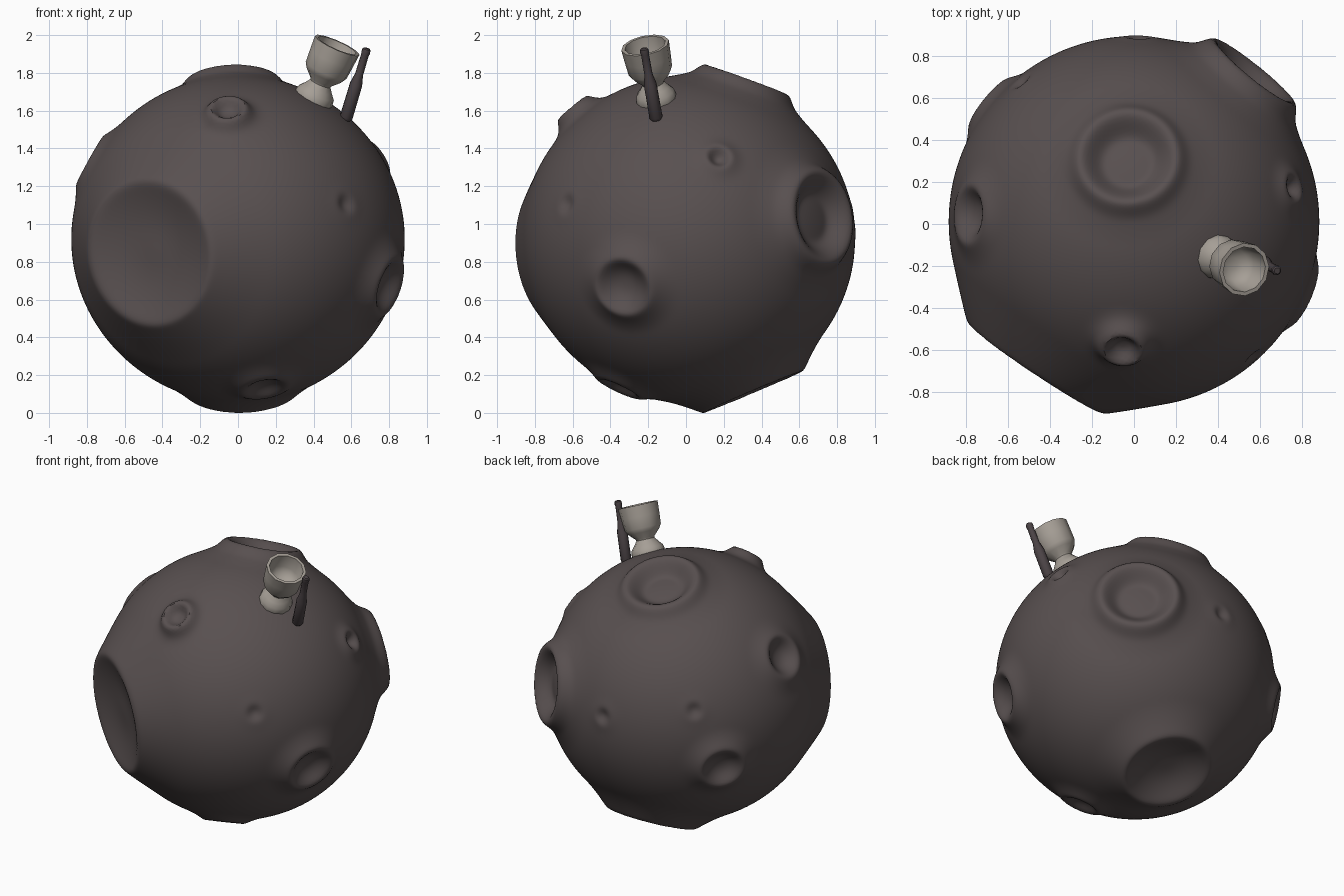
import bpy, bmesh, math
from mathutils import Vector

if "Cube" in bpy.data.objects:
    bpy.data.objects.remove(bpy.data.objects["Cube"])


def material(name, rgb):
    m = bpy.data.materials.new(name)
    m.diffuse_color = (*rgb, 1)
    m.use_nodes = True
    m.node_tree.nodes["Principled BSDF"].inputs["Base Color"].default_value = m.diffuse_color
    return m


rock = material("dark rock", (0.098, 0.080, 0.080))
stone = material("pale stone", (0.38, 0.345, 0.305))
dark = material("charcoal stone", (0.070, 0.056, 0.060))


def finish(bm, name, mat, angle=40):
    bmesh.ops.recalc_face_normals(bm, faces=bm.faces)
    me = bpy.data.meshes.new(name)
    bm.to_mesh(me)
    bm.free()
    ob = bpy.data.objects.new(name, me)
    bpy.context.collection.objects.link(ob)
    me.materials.append(mat)
    bpy.ops.object.select_all(action='DESELECT')
    ob.select_set(True)
    bpy.context.view_layer.objects.active = ob
    bpy.ops.object.shade_smooth_by_angle(angle=math.radians(angle))
    return ob


def smooth(t):
    t = max(0.0, min(1.0, t))
    return t * t * (3 - 2 * t)


# cratered asteroid: slightly flattened sphere displaced by a list of craters
CENTRE = Vector((0, 0.012, 0.92))
R = 0.868
# direction, rim radius, rim height, floor depth, raised ring around the rim
CRATERS = [
    ((-0.55, -0.82, -0.085), 0.38, 0.050, 0.095, False),
    ((-0.03, 0.31, 0.85), 0.235, 0.066, 0.045, True),
    ((0.02, 0.34, -0.80), 0.28, 0.064, 0.065, False),
    ((0.58, 0.722, 0.12), 0.245, 0.082, 0.03, True),
    ((0.80, -0.345, -0.25), 0.15, 0.055, 0.035, False),
    ((-0.79, 0.035, 0.42), 0.13, 0.035, 0.05, False),
    ((-0.66, 0.54, -0.18), 0.135, 0.055, 0.03, False),
    ((0.14, -0.36, -0.775), 0.115, 0.035, 0.025, False),
    ((-0.055, -0.61, 0.69), 0.092, 0.085, -0.01, True),
    ((0.75, 0.16, 0.43), 0.06, 0.030, 0.03, False),
    ((0.55, -0.62, 0.18), 0.05, 0.005, 0.022, False),
    ((0.02, 0.84, 0.10), 0.05, 0.008, 0.022, False),
    ((-0.51, 0.63, 0.20), 0.05, 0.006, 0.020, False),
]
CRATERS = [(Vector(d).normalized(), math.asin(r / (R + h)), h, dep, ring)
           for d, r, h, dep, ring in CRATERS]


def height(n):
    total = 0.015 * (1 - n.z ** 2) ** 2
    for d, rim, h, dep, ring in CRATERS:
        a = n.angle(d)
        t = a / rim
        width = 0.07 + 0.65 * rim
        skirt = max(0.0, 1 - (a - rim) / width) ** 2
        if t < 1:
            f = smooth((t - 0.55) / 0.45) if ring else t ** 2.6
            total += -dep + (h + dep) * f
        elif ring:
            lip = smooth(1 - (a - rim) / (0.04 + 0.2 * rim))
            total += h * (0.4 * lip + 0.6 * skirt)
        else:
            total += h * skirt
    return total


bm = bmesh.new()
bmesh.ops.create_icosphere(bm, subdivisions=7, radius=1)
for v in bm.verts:
    n = v.co.normalized()
    v.co = CENTRE + n * (R + height(n))
# soften the crater rims
for _ in range(4):
    bmesh.ops.smooth_vert(bm, verts=bm.verts, factor=0.5, use_axis_x=True,
                          use_axis_y=True, use_axis_z=True)
finish(bm, "asteroid", rock, 50)


# turned parts: profile (distance along axis, radius) spun round an axis
def lathe(name, base, axis, profile, sides, mat):
    base, axis = Vector(base), Vector(axis).normalized()
    q = axis.to_track_quat('Z', 'Y')
    bm = bmesh.new()
    rings = []
    for s, r in profile:
        rings.append([bm.verts.new(base + q @ Vector((
            r * math.cos(2 * math.pi * i / sides),
            r * math.sin(2 * math.pi * i / sides), s))) for i in range(sides)])
    for a, b in zip(rings, rings[1:]):
        for i in range(sides):
            j = (i + 1) % sides
            bm.faces.new((a[i], a[j], b[j], b[i]))
    bm.faces.new(rings[0])
    bm.faces.new(rings[-1])
    return finish(bm, name, mat)


# footed mortar bowl standing on the surface
lathe("mortar", (0.385, -0.15, 1.63), (0.40, -0.19, 0.90),
      [(-0.02, 0.09), (0.0, 0.103), (0.04, 0.108), (0.072, 0.102),
       (0.098, 0.08), (0.128, 0.058), (0.138, 0.062), (0.178, 0.102),
       (0.205, 0.118), (0.28, 0.124), (0.352, 0.129), (0.352, 0.110),
       (0.26, 0.10), (0.22, 0.075), (0.205, 0.03)], 12, stone)

# pestle stuck into the ground beside it
lo, hi = Vector((0.57, -0.157, 1.555)), Vector((0.681, -0.222, 1.925))
L = (hi - lo).length
lathe("pestle", lo, hi - lo,
      [(-0.005, 0.025), (0.01, 0.035), (0.5 * L, 0.034), (0.64 * L, 0.022),
       (0.92 * L, 0.021), (0.95 * L, 0.024), (L, 0.022), (L + 0.006, 0.015)],
      10, dark)
